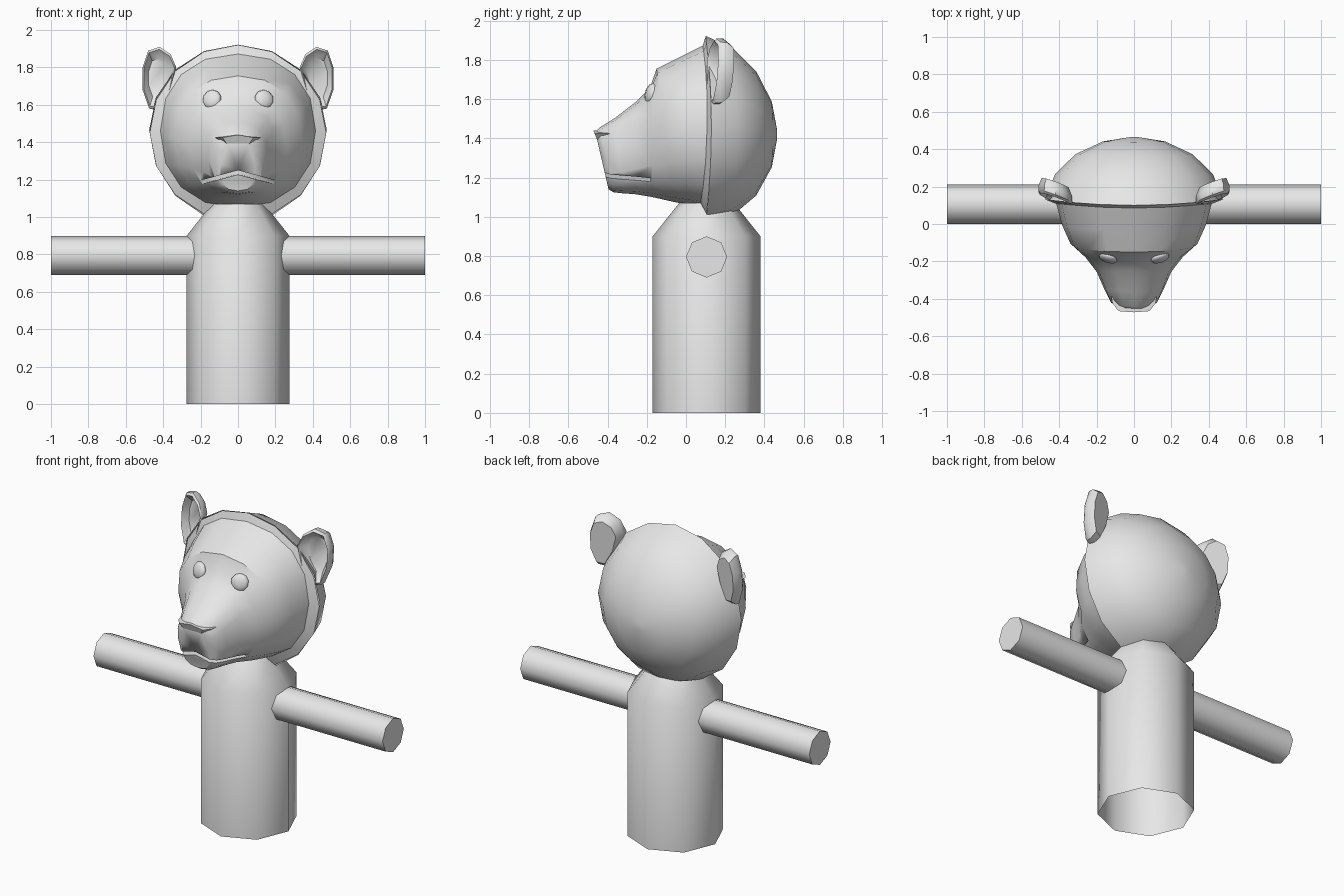
import bpy, bmesh, math

old = bpy.data.objects.get("Cube")
if old:
    bpy.data.objects.remove(old, do_unlink=True)

grey = bpy.data.materials.new("light_grey")
grey.use_nodes = True
grey.diffuse_color = (0.8, 0.8, 0.8, 1)
grey.node_tree.nodes["Principled BSDF"].inputs["Base Color"].default_value = (0.8, 0.8, 0.8, 1)


def smooth(obj, angle):
    bpy.ops.object.select_all(action='DESELECT')
    bpy.context.view_layer.objects.active = obj
    obj.select_set(True)
    bpy.ops.object.shade_smooth_by_angle(angle=math.radians(angle))


def loft(name, rings, angle=40, cap_start=True):
    """Skin closed rings of points, cap the far end and optionally the start."""
    bm = bmesh.new()
    loops = [[bm.verts.new(p) for p in ring] for ring in rings]
    for a, b in zip(loops, loops[1:]):
        n = len(a)
        for i in range(n):
            j = (i + 1) % n
            bm.faces.new((a[i], a[j], b[j], b[i]))
    if cap_start:
        bm.faces.new(loops[0])
    bm.faces.new(loops[-1])
    bmesh.ops.recalc_face_normals(bm, faces=bm.faces)
    mesh = bpy.data.meshes.new(name)
    bm.to_mesh(mesh)
    bm.free()
    obj = bpy.data.objects.new(name, mesh)
    bpy.context.collection.objects.link(obj)
    mesh.materials.append(grey)
    smooth(obj, angle)
    return obj


def circle(n, r):
    return [(r * math.cos(math.tau * i / n), r * math.sin(math.tau * i / n)) for i in range(n)]


# Body: eight-sided post, open underneath, with tapered shoulders
MID = 0.105
body = [[(x, y + MID, z) for x, y in circle(8, r)]
        for z, r in ((0, 0.275), (0.9, 0.275), (1.07, 0.14))]
loft("body", body, 50, cap_start=False)

# Arms
for side, label in ((1, "left"), (-1, "right")):
    loft(label + "_arm", [[(side * x, a + MID, b + 0.795) for a, b in circle(8, 0.105)]
                          for x in (0.2, 1)], 50)

# Back of the head: half ellipsoid, deeper below, rim bending back at the sides
skull = []
for angle in (0, 22.5, 45, 67.5, 87):
    t = math.radians(angle)
    s = math.sin(t)
    high, low = 0.457 - 0.03 * s, 0.495 - 0.05 * s
    skull.append([((0.475 - 0.045 * s) * x, 0.1 + 0.03 * x * x + 0.365 * s,
                   1.465 - 0.045 * s + (high if z > 0 else low) * z)
                  for x, z in circle(16, math.cos(t))])
loft("skull", skull, 50, cap_start=False)

# Face and muzzle: sheared oval sections (top y, bottom y, half width, top z, bottom z)
sections = ((0.1, 0.1, 0.472, 1.92, 0.98),
            (0.085, 0.07, 0.415, 1.872, 1.05),
            (-0.03, 0.02, 0.385, 1.815, 1.06),
            (-0.15, -0.06, 0.34, 1.755, 1.075),
            (-0.185, -0.17, 0.26, 1.655, 1.10),
            (-0.25, -0.26, 0.20, 1.59, 1.115),
            (-0.36, -0.33, 0.16, 1.505, 1.12),
            (-0.44, -0.37, 0.13, 1.455, 1.125),
            (-0.462, -0.395, 0.11, 1.43, 1.14))


def oval(k, yt, yb, w, top, bot):
    ring = []
    power = 1 if k == 0 else 0.9 if k < 5 else 0.8
    bend = 0.03 if k < 2 else 0
    taper = 0.35 if k == 8 else 0
    for x, z in circle(16, 1):
        x = math.copysign(abs(x) ** power, x)
        z = math.copysign(abs(z) ** power, z)
        f = (z + 1) / 2
        ring.append((w * x * (1 - taper * f), yb + (yt - yb) * f + bend * x * x,
                     bot + (top - bot) * f))
    return ring


face = loft("face", [oval(k, *s) for k, s in enumerate(sections)])

# Mouth: chevron slit cut into the muzzle
slit = []
for x in (-0.3, 0, 0.3):
    z = 1.25 - 0.27 * abs(x)
    slit.append([(x, -0.6, z), (x, -0.18, z), (x, -0.18, z - 0.02), (x, -0.6, z - 0.025)])
cutter = loft("mouth_cutter", slit)
cutter.hide_render = True
cut = face.modifiers.new("mouth", 'BOOLEAN')
cut.object = cutter
cut.operation = 'DIFFERENCE'
cut.solver = 'EXACT'
bpy.context.view_layer.objects.active = face
bpy.ops.object.modifier_apply(modifier="mouth")
bpy.data.objects.remove(cutter, do_unlink=True)
smooth(face, 78)

# Nose: wedge narrowing forward, its underside sloping back
outline = ((-0.11, 1.425), (0, 1.44), (0.11, 1.425), (0.06, 1.37), (-0.06, 1.37))
loft("nose", [[(x * s, y + (1.43 - z) * 0.4, z) for x, z in outline]
              for y, s in ((-0.39, 1.1), (-0.425, 1.05), (-0.468, 0.75))], 20)

# Ears: rim facing forward and outward, cupped inside, thick and blunt behind
rim = ((0.33, 1.80), (0.36, 1.87), (0.42, 1.91), (0.48, 1.89), (0.51, 1.80),
       (0.51, 1.68), (0.475, 1.58), (0.42, 1.57), (0.36, 1.68))


def ear_ring(side, scale, depth):
    ring = []
    for x, z in rim:
        px = 0.425 + (x - 0.425) * scale
        pz = 1.745 + (z - 1.745) * scale
        ring.append((side * px, 0.1 + (px - 0.33) * 0.35 + (pz - 1.745) * 0.08 + depth, pz))
    return ring


for side, label in ((1, "left"), (-1, "right")):
    loft(label + "_ear", [ear_ring(side, s, d) for s, d in
                          ((0.62, 0.05), (0.92, 0), (1, 0.012), (0.99, 0.045), (0.8, 0.085))], 45)
    # Eyes
    bpy.ops.mesh.primitive_uv_sphere_add(segments=8, ring_count=5, radius=1,
                                         location=(side * 0.14, -0.18, 1.63))
    eye = bpy.context.object
    eye.name = label + "_eye"
    eye.scale = (0.054, 0.026, 0.052)
    eye.rotation_euler = (math.radians(-15), 0, side * math.radians(20))
    eye.data.materials.append(grey)
    smooth(eye, 60)
